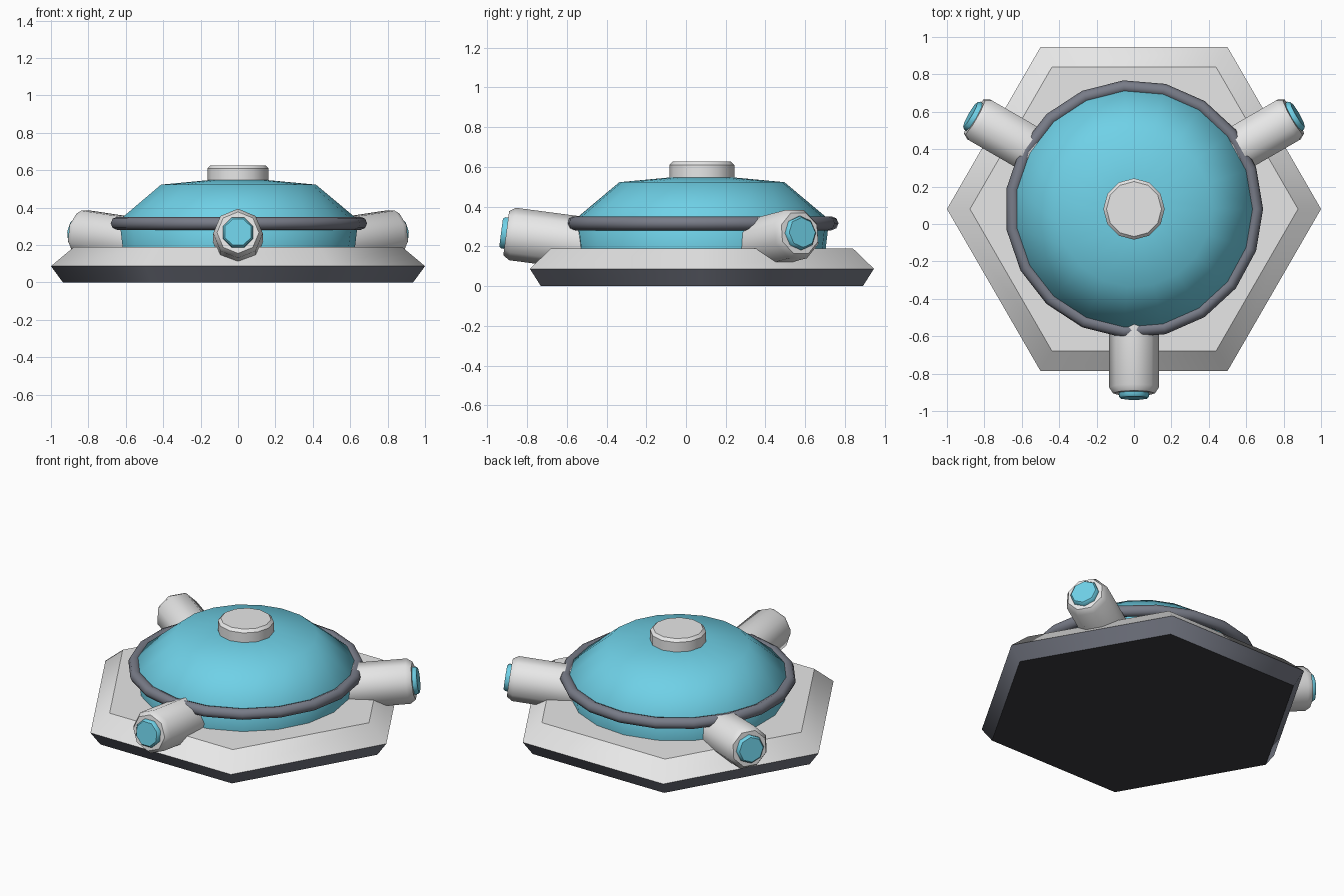
import bpy, bmesh, math
from mathutils import Matrix, Vector

if "Cube" in bpy.data.objects:
    bpy.data.objects.remove(bpy.data.objects["Cube"])

CENTER = Vector((0, 0.08, 0))


def material(name, rgb):
    m = bpy.data.materials.new(name)
    m.diffuse_color = (*rgb, 1)
    m.use_nodes = True
    m.node_tree.nodes["Principled BSDF"].inputs["Base Color"].default_value = m.diffuse_color
    return m


LIGHT = material("light grey", (0.84, 0.84, 0.84))
DARK = material("dark grey", (0.188, 0.2, 0.245))
BLACK = material("near black", (0.045, 0.045, 0.05))
BLUE = material("sky blue", (0.165, 0.66, 0.83))


def finish(name, bm, mats, matrix, angle):
    bmesh.ops.recalc_face_normals(bm, faces=bm.faces)
    mesh = bpy.data.meshes.new(name)
    bm.to_mesh(mesh)
    bm.free()
    for m in mats:
        mesh.materials.append(m)
    obj = bpy.data.objects.new(name, mesh)
    bpy.context.collection.objects.link(obj)
    obj.matrix_world = matrix
    bpy.ops.object.select_all(action='DESELECT')
    obj.select_set(True)
    bpy.context.view_layer.objects.active = obj
    bpy.ops.object.shade_smooth_by_angle(angle=math.radians(angle))
    return obj


def lathe(name, profile, sides, mats, matrix, phase=0, closed=False, split=None, angle=41):
    """Spin (radius, z) points; open profiles get flat end caps.
    Faces above height `split` take the second material."""
    bm = bmesh.new()
    rings = []
    for r, z in profile:
        rings.append([bm.verts.new((r * math.cos(phase + math.tau * i / sides),
                                    r * math.sin(phase + math.tau * i / sides), z))
                      for i in range(sides)])
    pairs = list(zip(rings, rings[1:]))
    if closed:
        pairs.append((rings[-1], rings[0]))
    for a, b in pairs:
        for i in range(sides):
            j = (i + 1) % sides
            bm.faces.new((a[i], a[j], b[j], b[i]))
    if not closed:
        bm.faces.new(rings[0][::-1])
        bm.faces.new(rings[-1])
    if split is not None:
        for f in bm.faces:
            f.material_index = int(f.calc_center_median().z > split)
    return finish(name, bm, mats, matrix, angle)


AT = Matrix.Translation(CENTER)

# hexagonal base: black underside, dark skirt, light upper plate
lathe("base_skirt", [(0.936, 0), (1.0, 0.087)], 6, [BLACK, DARK], AT, split=0.01, angle=53)
lathe("base_plate", [(1.0, 0.087), (0.877, 0.19)], 6, [LIGHT], AT, angle=42)

# dome
lathe("dome", [(0.622, 0.16), (0.643, 0.334), (0.417, 0.523), (0.16, 0.547), (0.02, 0.552)],
      19, [BLUE], AT, angle=70)

# trim ring around the dome
lathe("trim_ring", [(0.655 + 0.035 * math.cos(math.tau * k / 8),
                     0.316 + 0.035 * math.sin(math.tau * k / 8)) for k in range(8)],
      19, [DARK], AT, closed=True, angle=60)

# cap on top
lathe("top_cap", [(0.164, 0.53), (0.164, 0.609), (0.147, 0.626)], 12, [LIGHT], AT)

# three barrels, tilted slightly upward, with coloured tips
tilt = math.radians(7.5)
EIGHTH = math.pi / 8
for name, deg, turn in (("front", -90, 0), ("right", 30, EIGHTH), ("left", 150, EIGHTH)):
    a = math.radians(deg)
    out = Vector((math.cos(a), math.sin(a), 0))
    d = out * math.cos(tilt) + Vector((0, 0, math.sin(tilt)))
    m = Matrix.Translation(CENTER + out * 0.975 + Vector((0, 0, 0.265)))
    m = m @ d.to_track_quat('Z', 'Y').to_matrix().to_4x4()
    lathe(name + "_barrel", [(0.133, -0.5), (0.133, -0.022), (0.112, 0.01)],
          8, [LIGHT], m, turn, angle=46)
    lathe(name + "_barrel_tip", [(0.086, -0.01), (0.086, 0.024), (0.076, 0.036)],
          8, [BLUE], m, turn + EIGHTH, angle=46)
